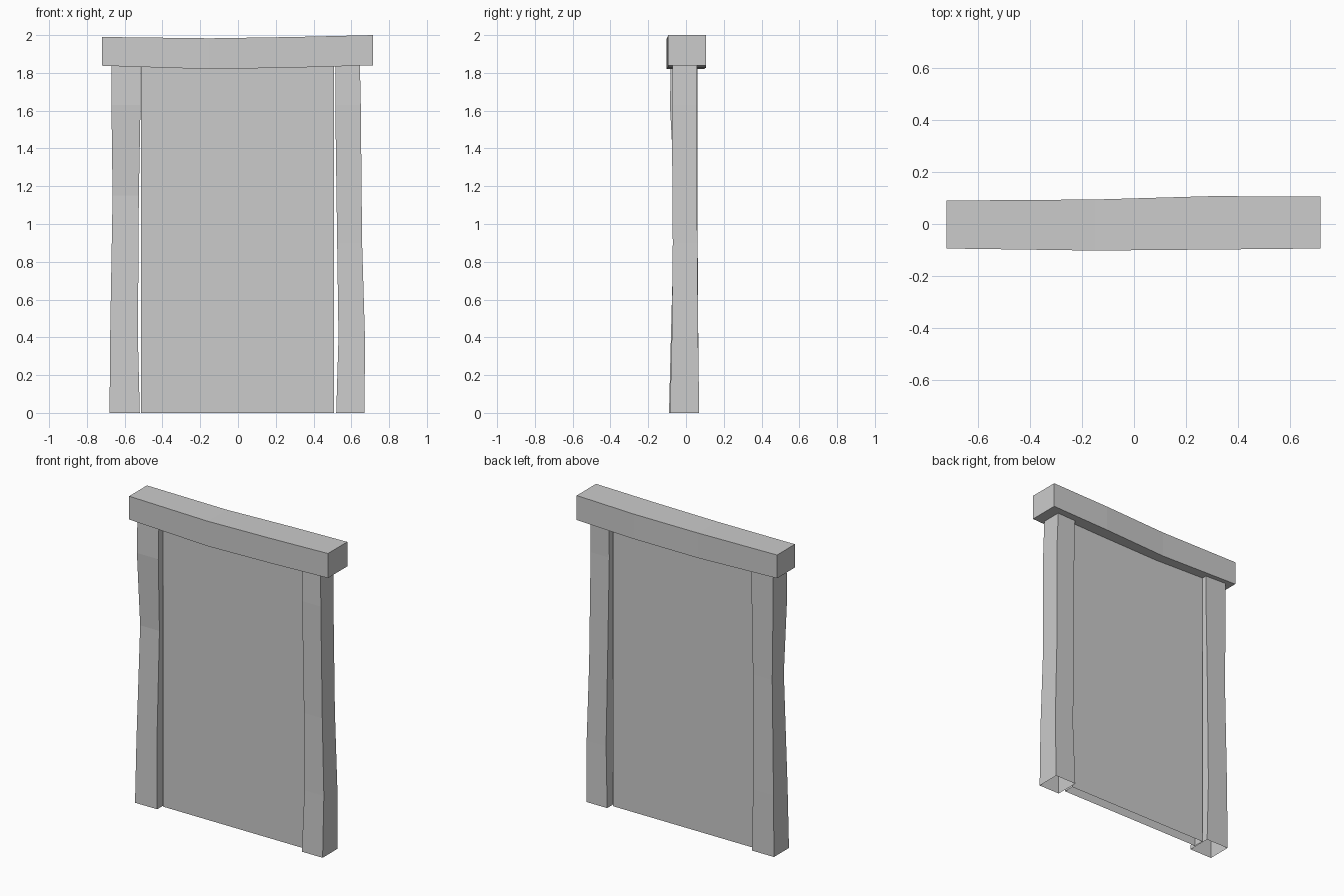
import bpy
import bmesh

cube = bpy.data.objects.get("Cube")
if cube:
    bpy.data.objects.remove(cube, do_unlink=True)

grey = bpy.data.materials.new("plain_grey")
grey.use_nodes = True
colour = (0.6, 0.6, 0.6, 1)
grey.diffuse_color = colour
grey.node_tree.nodes["Principled BSDF"].inputs["Base Color"].default_value = colour


def beam(name, sections, axis, capped):
    """Four-sided beam; each section is (position, low a, high a, low b, high b)."""
    bm = bmesh.new()
    rings = []
    for p, a0, a1, b0, b1 in sections:
        corners = ((a0, b0), (a1, b0), (a1, b1), (a0, b1))
        rings.append([bm.verts.new((a, b, p) if axis == "z" else (p, a, b))
                      for a, b in corners])
    for low, high in zip(rings, rings[1:]):
        for i in range(4):
            j = (i + 1) % 4
            bm.faces.new((low[i], low[j], high[j], high[i]))
    if capped:
        bm.faces.new(rings[0][::-1])
        bm.faces.new(rings[-1])
    mesh = bpy.data.meshes.new(name)
    bm.to_mesh(mesh)
    bm.free()
    mesh.materials.append(grey)
    obj = bpy.data.objects.new(name, mesh)
    bpy.context.collection.objects.link(obj)
    return obj


# Uneven posts, open at the ends
beam("right_post", [
    (0, -0.68, -0.52, -0.09, 0.065),
    (0.4, -0.677, -0.53, -0.08, 0.065),
    (1.15, -0.664, -0.525, -0.06, 0.06),
    (1.63, -0.67, -0.516, -0.085, 0.06),
    (1.86, -0.67, -0.515, -0.08, 0.06),
], "z", False)
beam("left_post", [
    (0, 0.52, 0.67, -0.085, 0.07),
    (0.4, 0.532, 0.672, -0.075, 0.064),
    (0.9, 0.525, 0.657, -0.07, 0.06),
    (1.63, 0.515, 0.65, -0.075, 0.055),
    (1.86, 0.515, 0.645, -0.07, 0.06),
], "z", False)

# Thin panel, open at the hidden top and at the base
beam("door_panel", [
    (0, -0.513, 0.507, -0.04, 0.028),
    (1.86, -0.513, 0.507, -0.04, 0.028),
], "z", False)

# Sagging lintel
beam("lintel", [
    (-0.72, -0.094, 0.09, 1.838, 1.99),
    (-0.15, -0.102, 0.094, 1.82, 1.983),
    (0.3, -0.098, 0.107, 1.828, 1.99),
    (0.715, -0.094, 0.105, 1.84, 2.0),
], "x", True)
